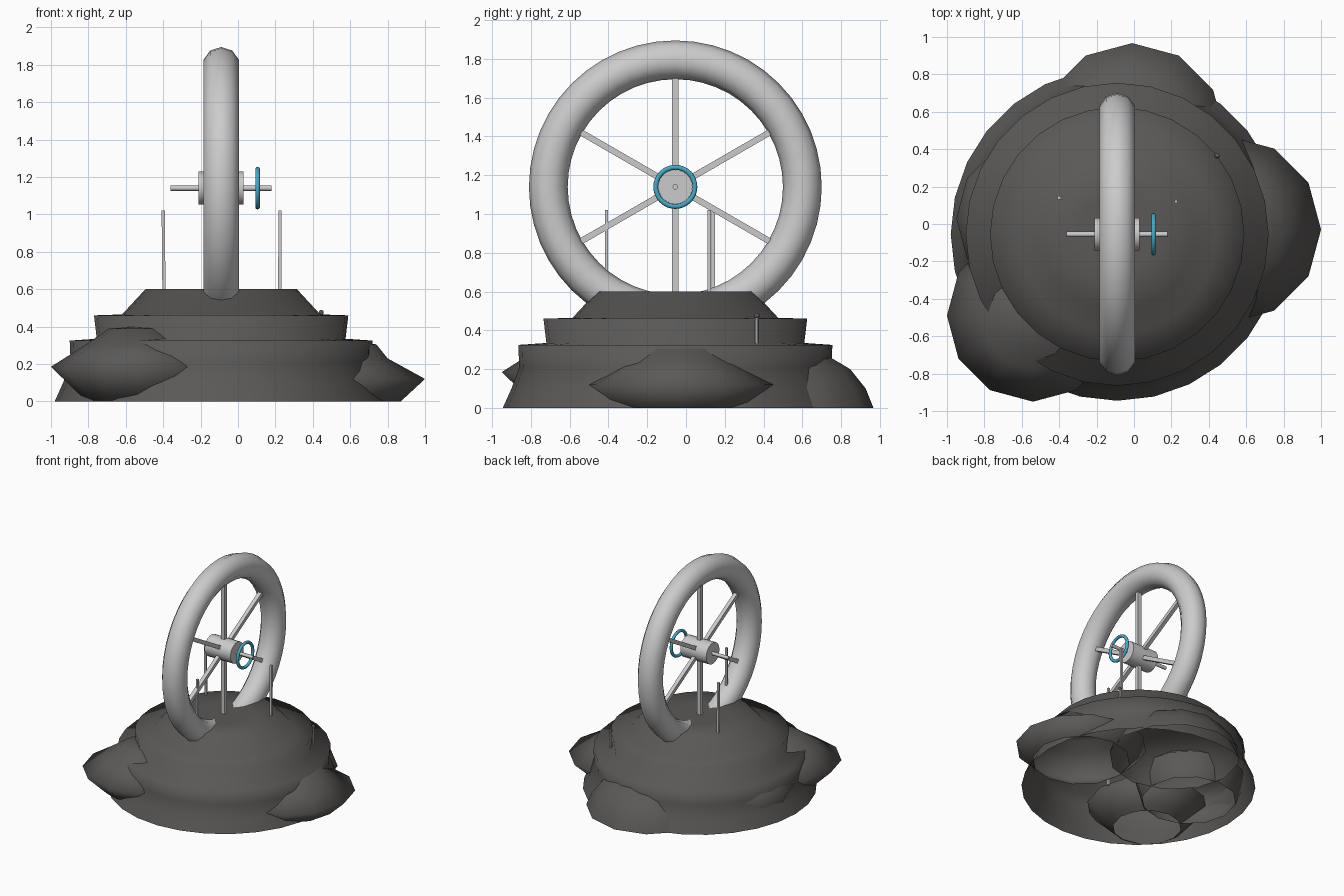
import bpy, bmesh, math
from mathutils import Vector, Matrix

if "Cube" in bpy.data.objects:
    bpy.data.objects.remove(bpy.data.objects["Cube"])

CX, CY, WZ = -0.09, -0.055, 1.14   # wheel and mound centre, axle height


def material(name, rgb):
    m = bpy.data.materials.new(name)
    m.diffuse_color = (*rgb, 1)
    m.use_nodes = True
    m.node_tree.nodes["Principled BSDF"].inputs["Base Color"].default_value = m.diffuse_color
    return m


stone = material("dark stone", (0.105, 0.10, 0.096))
metal = material("light grey metal", (0.60, 0.60, 0.60))
blue = material("blue trim", (0.06, 0.40, 0.58))


def finish(name, bm, mat, angle=None):
    bmesh.ops.recalc_face_normals(bm, faces=bm.faces)
    me = bpy.data.meshes.new(name)
    bm.to_mesh(me)
    bm.free()
    ob = bpy.data.objects.new(name, me)
    bpy.context.collection.objects.link(ob)
    me.materials.append(mat)
    for p in me.polygons:
        p.use_smooth = True
    if angle is not None:
        bpy.context.view_layer.objects.active = ob
        ob.select_set(True)
        bpy.ops.object.shade_smooth_by_angle(angle=math.radians(angle))
        ob.select_set(False)
    return ob


def lathe(name, profile, sides, centre, mat):
    """Revolve (radius, z) points round a vertical axis; the bottom stays open."""
    bm = bmesh.new()
    rings = []
    for r, z in profile:
        n = 1 if r == 0 else sides
        rings.append([bm.verts.new((centre[0] + r * math.cos(math.tau * i / sides),
                                    centre[1] + r * math.sin(math.tau * i / sides), z))
                      for i in range(n)])
    for a, b in zip(rings, rings[1:]):
        for i in range(sides):
            j = (i + 1) % sides
            if len(b) == 1:
                bm.faces.new((a[i], a[j], b[0]))
            else:
                bm.faces.new((a[i], a[j], b[j], b[i]))
    return finish(name, bm, mat)


def rod(name, p, q, r, mat, sides=12):
    """Straight bar from p to q; four sides gives a square bar of half-width r."""
    p, q = Vector(p), Vector(q)
    bm = bmesh.new()
    rad = r * math.sqrt(2) if sides == 4 else r
    bmesh.ops.create_cone(bm, cap_ends=True, segments=sides, radius1=rad, radius2=rad,
                          depth=(q - p).length)
    rot = (q - p).to_track_quat('Z', 'Y').to_matrix().to_4x4()
    if sides == 4:
        rot = rot @ Matrix.Rotation(math.pi / 4, 4, 'Z')
    bmesh.ops.transform(bm, matrix=rot, verts=bm.verts)
    bmesh.ops.translate(bm, vec=(p + q) / 2, verts=bm.verts)
    return finish(name, bm, mat, 40)


def ring(name, x, major, minor, nmaj, nmin, mat):
    """Torus about the x axis."""
    bm = bmesh.new()
    v = []
    for i in range(nmaj):
        a = math.tau * i / nmaj
        row = []
        for j in range(nmin):
            b = math.tau * j / nmin + math.pi
            r = major - minor * math.cos(b)
            row.append(bm.verts.new((x + minor * math.sin(b), CY + r * math.cos(a),
                                     WZ + r * math.sin(a))))
        v.append(row)
    for i in range(nmaj):
        for j in range(nmin):
            k, l = (i + 1) % nmaj, (j + 1) % nmin
            bm.faces.new((v[i][j], v[k][j], v[k][l], v[i][l]))
    return finish(name, bm, mat)


# Stepped mound, open underneath
lathe("stepped_mound", [(0.89, 0), (0.845, 0.10), (0.805, 0.21), (0.81, 0.325), (0.665, 0.335),
                        (0.68, 0.46), (0.53, 0.465), (0.405, 0.60), (0.2, 0.60), (0, 0.60)],
      28, (CX, CY), stone)

# Boulders round the foot
lathe("right_boulder", [(0.37, 0), (0.50, 0.12), (0.30, 0.23), (0.24, 0.305), (0.15, 0.315), (0, 0.32)],
      12, (0.50, -0.03), stone)
lathe("front_boulder", [(0.26, 0), (0.30, 0.03), (0.46, 0.185), (0.28, 0.30), (0.15, 0.39), (0, 0.40)],
      12, (-0.54, -0.49), stone)
lathe("back_boulder", [(0.50, 0), (0.46, 0.10), (0.38, 0.20), (0.27, 0.265), (0, 0.31)],
      12, (-0.01, 0.467), stone)
lathe("left_boulder", [(0.36, 0), (0.43, 0.19), (0.28, 0.30), (0, 0.32)],
      12, (-0.52, 0.03), stone)

# Wheel rim, spokes, hub and axle
ring("wheel_rim", CX, 0.655, 0.1, 48, 10, metal)
for i in range(6):
    a = math.radians(30 + 60 * i)
    rod("wheel_spoke", (CX, CY, WZ),
        (CX, CY + 0.6 * math.cos(a), WZ + 0.6 * math.sin(a)), 0.016, metal, 4)
rod("wheel_hub", (CX - 0.12, CY, WZ), (CX + 0.12, CY, WZ), 0.088, metal, 24)
rod("wheel_axle", (-0.36, CY, WZ), (0.18, CY, WZ), 0.014, metal)
ring("blue_ring", 0.105, 0.101, 0.0125, 32, 10, blue)

# Three thin posts round the wheel, reaching down inside the mound
for x, y in ((0.225, 0.12), (-0.40, 0.14), (-0.09, -0.41)):
    rod("thin_post", (x * 0.98, y, 0.17), (x, y, 1.02), 0.0085, metal, 4)

# Small pin with a dark ball on the lower step
rod("small_pin", (0.445, 0.365, 0.30), (0.445, 0.365, 0.465), 0.009, metal, 8)
bm = bmesh.new()
bmesh.ops.create_uvsphere(bm, u_segments=10, v_segments=8, radius=0.014)
bmesh.ops.translate(bm, vec=(0.445, 0.365, 0.475), verts=bm.verts)
finish("pin_ball", bm, stone)
